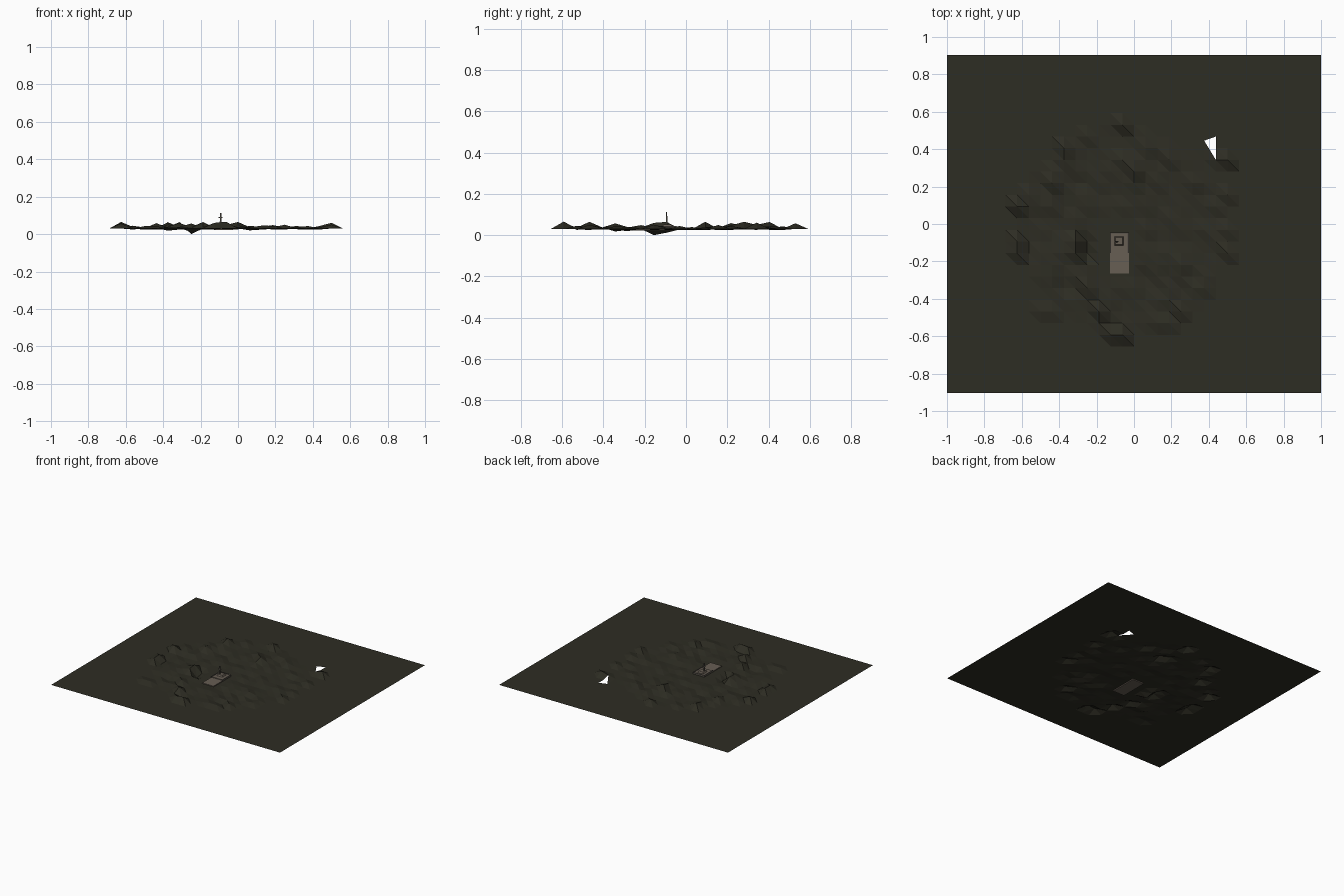
import bpy, bmesh, math, random

if "Cube" in bpy.data.objects:
    bpy.data.objects.remove(bpy.data.objects["Cube"])
random.seed(4)

def material(name, rgb):
    m = bpy.data.materials.new(name)
    m.diffuse_color = (*rgb, 1)
    m.use_nodes = True
    m.node_tree.nodes["Principled BSDF"].inputs["Base Color"].default_value = m.diffuse_color
    return m

earth = material("dark earth", (0.027, 0.026, 0.017))
stone = material("pale stone", (0.135, 0.112, 0.088))
dark_stone = material("dark stone", (0.085, 0.075, 0.062))

def add_mesh(name, bm, mat):
    me = bpy.data.meshes.new(name)
    bm.to_mesh(me)
    bm.free()
    ob = bpy.data.objects.new(name, me)
    me.materials.append(mat)
    bpy.context.collection.objects.link(ob)
    return ob

def box(name, x0, x1, y0, y1, z0, z1, mat, taper=1.0):
    bm = bmesh.new()
    bmesh.ops.create_cube(bm, size=1)
    for v in bm.verts:
        s = taper if v.co.z > 0 else 1
        v.co = ((x0 + x1) / 2 + v.co.x * s * (x1 - x0),
                (y0 + y1) / 2 + v.co.y * s * (y1 - y0),
                (z0 + z1) / 2 + v.co.z * (z1 - z0))
    return add_mesh(name, bm, mat)

# Terrain: 32 x 29 grid, flat outside a disc of mounds
NX, NY, W, D, BASE = 32, 29, 2.0, 1.808, 0.03
high = {(15, 6), (10, 8), (16, 10), (24, 9), (9, 11), (6, 13), (6, 17), (6, 16),
        (11, 16), (11, 17), (12, 20), (13, 22), (15, 24), (14, 24)}
low = {(10, 9), (15, 9), (16, 11), (23, 9), (9, 10), (18, 23), (19, 23), (20, 22),
       (8, 22), (9, 22), (24, 12), (24, 15), (24, 17), (22, 20), (20, 18), (12, 7),
       (17, 8), (19, 9), (21, 11), (7, 12)}
pits = {(12, 16): 0.012, (12, 17): 0.0, (17, 19): 0.02, (10, 20): 0.018}

def height(i, j, x, y):
    if (i, j) in pits:
        return pits[i, j]
    if (i, j) in high:
        return random.uniform(0.055, 0.066)
    if (i, j) in low:
        return random.uniform(0.042, 0.052)
    r = math.hypot(x + 0.06, y + 0.03)
    if r > 0.53 or (13 <= i <= 16 and 14 <= j <= 19):
        return BASE
    return BASE + random.uniform(-0.006, 0.009)

bm = bmesh.new()
grid = {}
for j in range(NY + 1):
    for i in range(NX + 1):
        x, y = -W / 2 + W * i / NX, D / 2 - D * j / NY
        grid[i, j] = bm.verts.new((x, y, height(i, j, x, y)))
# Small triangular gap in the ground
grid[22, 7].co.y -= 0.022
grid[23, 8].co.z = BASE
for j in range(NY):
    for i in range(NX):
        a, b, c, d = (grid[i, j], grid[i, j + 1], grid[i + 1, j + 1], grid[i + 1, j])
        if (i, j) == (22, 7):
            bm.faces.new((a, b, grid[23, 9]))
        elif (i, j) == (22, 8):
            bm.faces.new((a, b, c))
        else:
            bm.faces.new((a, b, c))
            bm.faces.new((a, c, d))
add_mesh("terrain", bm, earth)

# Grave: slab, plinth with raised rim, and a small cross
box("grave_slab", -0.128, -0.028, -0.265, -0.045, 0.022, 0.036, stone)
box("plinth", -0.122, -0.034, -0.15, -0.049, 0.034, 0.041, stone)
for side, x in (("left", -0.128), ("right", -0.034)):
    box(side + "_kerb", x, x + 0.006, -0.155, -0.045, 0.03, 0.044, dark_stone)
box("back_kerb", -0.128, -0.028, -0.051, -0.045, 0.03, 0.044, dark_stone)
box("cross_base", -0.105, -0.055, -0.115, -0.065, 0.04, 0.052, stone, 0.75)
box("cross_post", -0.098, -0.088, -0.098, -0.09, 0.05, 0.112, dark_stone, 0.7)
box("cross_arm", -0.104, -0.082, -0.097, -0.091, 0.085, 0.092, dark_stone)
